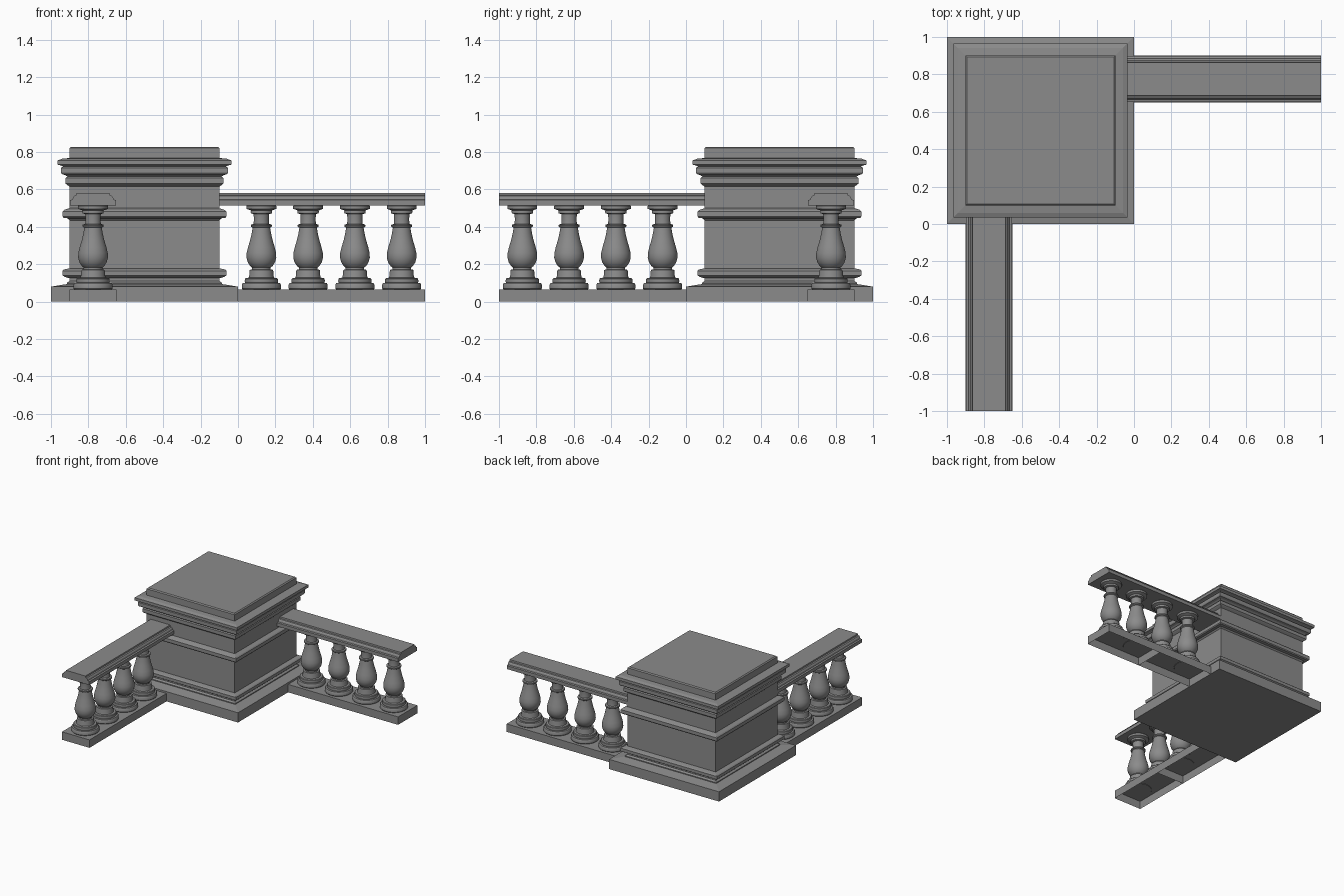
import bpy, bmesh, math
from mathutils import Matrix, Vector

if "Cube" in bpy.data.objects:
    bpy.data.objects.remove(bpy.data.objects["Cube"], do_unlink=True)

stone = bpy.data.materials.new("grey stone")
stone.use_nodes = True
GREY = (0.26, 0.26, 0.26, 1)
stone.diffuse_color = GREY
stone.node_tree.nodes["Principled BSDF"].inputs["Base Color"].default_value = GREY


def finish(bm, name, smooth=False):
    bmesh.ops.recalc_face_normals(bm, faces=bm.faces)
    mesh = bpy.data.meshes.new(name)
    bm.to_mesh(mesh)
    bm.free()
    mesh.materials.append(stone)
    obj = bpy.data.objects.new(name, mesh)
    bpy.context.collection.objects.link(obj)
    if smooth:
        bpy.ops.object.select_all(action='DESELECT')
        obj.select_set(True)
        bpy.context.view_layer.objects.active = obj
        bpy.ops.object.shade_smooth_by_angle(angle=math.radians(35))
    return obj


def lathe(name, profile, sides, centre, smooth=False):
    """Stack rings of (radius, height); four sides give a square of that half width."""
    bm = bmesh.new()
    grow = math.sqrt(2) if sides == 4 else 1
    rings = []
    for r, z in profile:
        ring = []
        for i in range(sides):
            a = 2 * math.pi * (i + 0.5) / sides
            ring.append(bm.verts.new((centre[0] + r * grow * math.cos(a),
                                      centre[1] + r * grow * math.sin(a), z)))
        rings.append(ring)
    for low, high in zip(rings, rings[1:]):
        for i in range(sides):
            j = (i + 1) % sides
            bm.faces.new((low[i], low[j], high[j], high[i]))
    bm.faces.new(rings[0])
    bm.faces.new(rings[-1])
    return finish(bm, name, smooth)


# Corner pedestal: slab, moulded shaft and cap
CORNER = (-0.5, 0.5)
lathe("base_slab", [(0.5, 0), (0.5, 0.08), (0.42, 0.093)], 4, CORNER)
lathe("pedestal_shaft", [
    (0.415, 0.09), (0.415, 0.1), (0.402, 0.11), (0.402, 0.125),
    (0.425, 0.132), (0.438, 0.14), (0.438, 0.165), (0.43, 0.172), (0.4, 0.178),
    (0.4, 0.435), (0.41, 0.445), (0.432, 0.448), (0.438, 0.455), (0.438, 0.482),
    (0.43, 0.49), (0.4, 0.5), (0.4, 0.615),
    (0.415, 0.625), (0.423, 0.632), (0.423, 0.66), (0.412, 0.668),
    (0.425, 0.677), (0.442, 0.682), (0.447, 0.69), (0.447, 0.715), (0.435, 0.722),
    (0.445, 0.727), (0.464, 0.732), (0.464, 0.755), (0.44, 0.764), (0.4, 0.768),
], 4, CORNER)
lathe("pedestal_cap", [(0.4, 0.766), (0.4, 0.82), (0.392, 0.828)], 4, CORNER)

# Shared shapes for both railings
BALUSTER = [
    (0.1, 0.063), (0.105, 0.07), (0.105, 0.09), (0.1, 0.099), (0.088, 0.101),
    (0.09, 0.11), (0.088, 0.122), (0.084, 0.126), (0.068, 0.128), (0.065, 0.14),
    (0.064, 0.162), (0.062, 0.17), (0.05, 0.172), (0.05, 0.182), (0.06, 0.19),
    (0.073, 0.21), (0.08, 0.235), (0.079, 0.26), (0.072, 0.29), (0.06, 0.33),
    (0.052, 0.365), (0.047, 0.395), (0.055, 0.4), (0.057, 0.406), (0.055, 0.412),
    (0.042, 0.415), (0.04, 0.44), (0.042, 0.468), (0.056, 0.472), (0.058, 0.48),
    (0.056, 0.487), (0.066, 0.491), (0.08, 0.496), (0.08, 0.512), (0.076, 0.517),
]
HALF_RAIL = [(0.123, 0.515), (0.123, 0.543), (0.11, 0.546), (0.107, 0.557),
             (0.1, 0.566), (0.09, 0.569), (0.088, 0.58)]
RAIL = HALF_RAIL + [(-w, z) for w, z in reversed(HALF_RAIL)]
OFFSET = 0.775


def railing(label, place):
    """Build one run; place maps (along, across) to the ground plane."""
    # Handrail extruded from the shaft to the far end
    bm = bmesh.new()
    ends = [[bm.verts.new((*place(d, w), z)) for w, z in RAIL] for d in (-0.1, 1)]
    for i in range(len(RAIL)):
        j = (i + 1) % len(RAIL)
        bm.faces.new((ends[0][i], ends[0][j], ends[1][j], ends[1][i]))
    for end in ends:
        bm.faces.new(end)
    finish(bm, label + "_handrail")
    # Two hollow plinths, open underneath
    for k in range(2):
        bm = bmesh.new()
        x, y = place(0.25 + k * 0.5, 0)
        tip = place(1, 0.125)
        root = place(0.5, -0.125)
        size = Vector((abs(tip[0] - root[0]), abs(tip[1] - root[1]), 0.065))
        bmesh.ops.create_cube(bm, size=1, matrix=Matrix.Translation((x, y, 0.0325))
                              @ Matrix.Diagonal((*size, 1)))
        bottom = [f for f in bm.faces if f.calc_center_median().z < 0.001]
        bmesh.ops.delete(bm, geom=bottom, context='FACES_ONLY')
        # Outward normals for the open shell
        finish(bm, f"{label}_plinth_{k + 1}")
    # Turned balusters
    for k in range(4):
        lathe(f"{label}_baluster_{k + 1}", BALUSTER, 32,
              place(0.125 + k * 0.25, 0), smooth=True)


railing("left", lambda d, w: (d, OFFSET + w))
railing("front", lambda d, w: (-OFFSET + w, -d))
